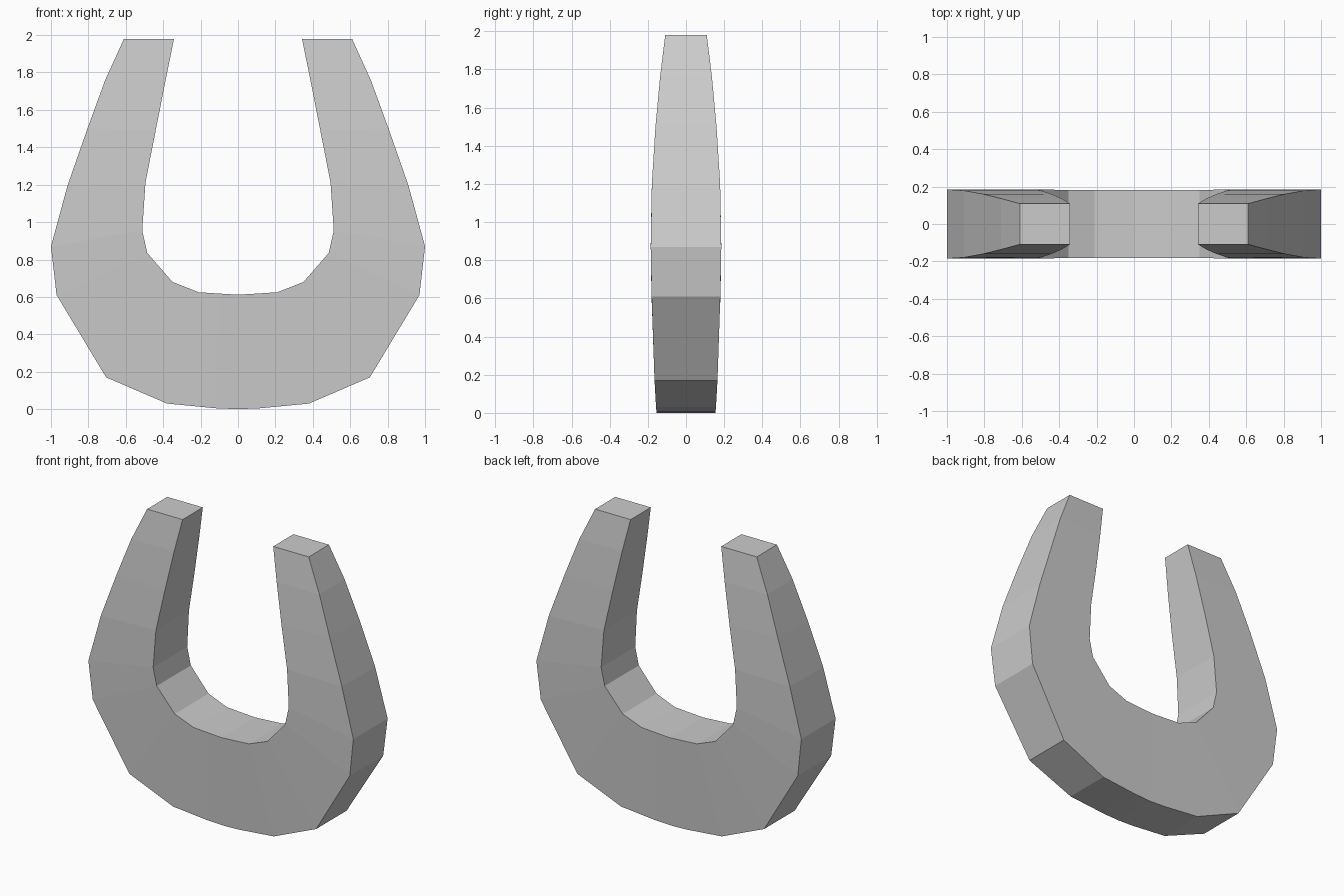
import bpy, bmesh

if "Cube" in bpy.data.objects:
    bpy.data.objects.remove(bpy.data.objects["Cube"])

# Right-half stations from bottom centre to tip:
# outer x, outer z, outer half depth, inner x, inner z, inner half depth
STATIONS = [
    (0.00, 0.000, 0.154, 0.000, 0.612, 0.181),
    (0.12, 0.005, 0.155, 0.100, 0.618, 0.181),
    (0.38, 0.030, 0.157, 0.210, 0.625, 0.181),
    (0.705, 0.170, 0.165, 0.350, 0.680, 0.182),
    (0.97, 0.610, 0.180, 0.485, 0.835, 0.184),
    (1.00, 0.870, 0.185, 0.512, 0.955, 0.184),
    (0.91, 1.200, 0.179, 0.495, 1.210, 0.178),
    (0.805, 1.500, 0.160, 0.440, 1.490, 0.160),
    (0.71, 1.760, 0.136, 0.387, 1.760, 0.136),
    (0.61, 1.980, 0.109, 0.342, 1.980, 0.109),
]

# Loft a four-sided section through the stations
bm = bmesh.new()
rings = []
for ox, oz, od, ix, iz, idp in STATIONS:
    corners = [(ox, -od, oz), (ox, od, oz), (ix, idp, iz), (ix, -idp, iz)]
    rings.append([bm.verts.new(c) for c in corners])
for a, b in zip(rings, rings[1:]):
    for i in range(4):
        j = (i + 1) % 4
        bm.faces.new((a[i], a[j], b[j], b[i]))
# Flat arm tip
bm.faces.new(rings[-1])
bmesh.ops.recalc_face_normals(bm, faces=bm.faces)

# Recalculation on an open shell may flip: make the tip face up
bm.faces.ensure_lookup_table()
bm.normal_update()
if bm.faces[-1].normal.z < 0:
    bmesh.ops.reverse_faces(bm, faces=bm.faces)

mesh = bpy.data.meshes.new("horseshoe_body")
bm.to_mesh(mesh)
bm.free()
body = bpy.data.objects.new("horseshoe_body", mesh)
bpy.context.collection.objects.link(body)

# Left arm
mirror = body.modifiers.new("mirror", 'MIRROR')
mirror.use_axis[0] = True
mirror.use_clip = True
mirror.merge_threshold = 0.001
